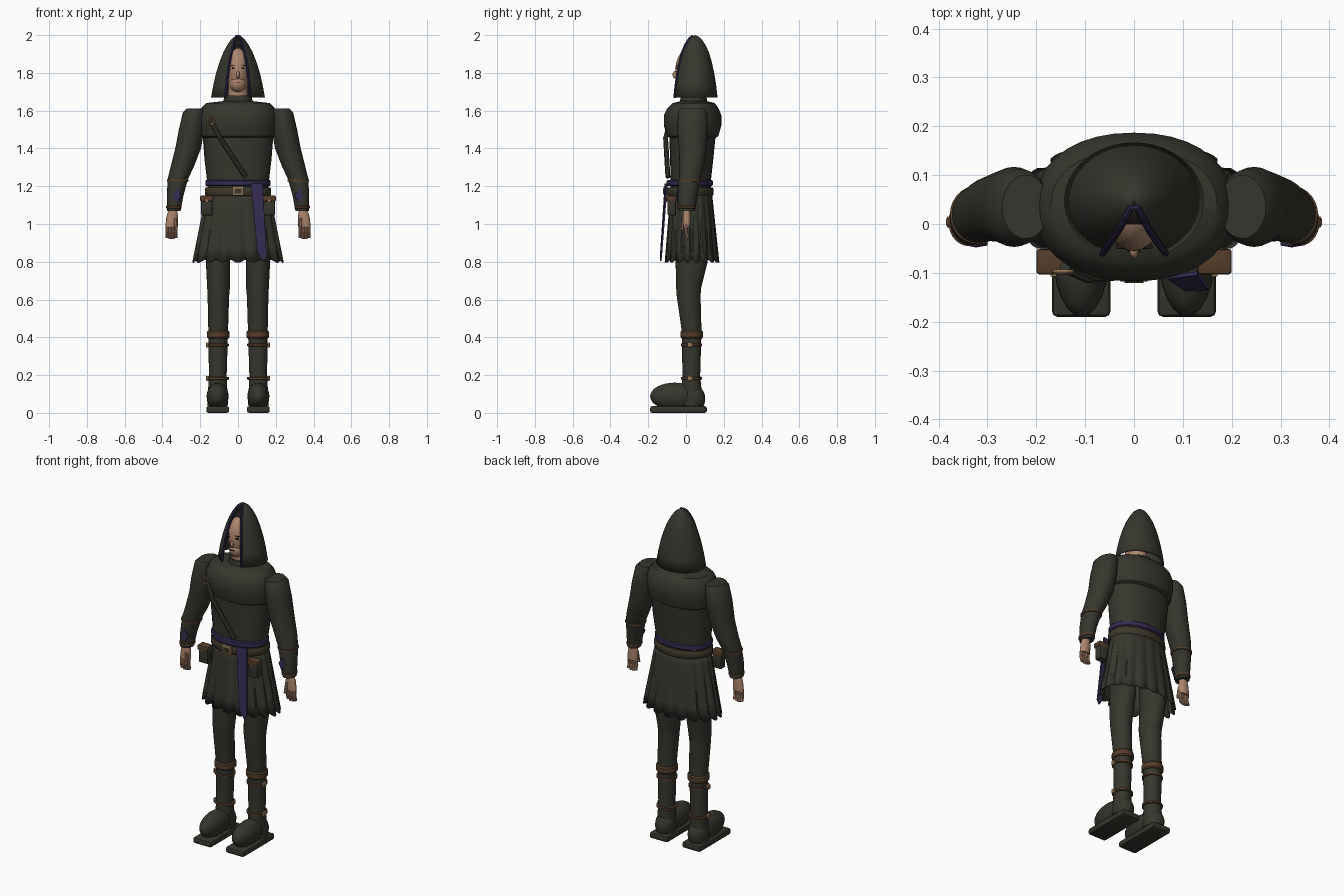
import bpy, bmesh, math
from math import sin, cos, pi
from mathutils import Vector

if "Cube" in bpy.data.objects:
    bpy.data.objects.remove(bpy.data.objects["Cube"])


def material(name, r, g, b):
    m = bpy.data.materials.new(name)
    m.use_nodes = True
    m.diffuse_color = (r, g, b, 1)
    bsdf = m.node_tree.nodes["Principled BSDF"]
    bsdf.inputs["Base Color"].default_value = (r, g, b, 1)
    bsdf.inputs["Roughness"].default_value = 0.8
    return m


CLOTH = material("dark olive cloth", 0.036, 0.037, 0.027)
LEATHER = material("brown leather", 0.09, 0.047, 0.024)
BELT = material("dark leather", 0.048, 0.039, 0.023)
PURPLE = material("purple cloth", 0.036, 0.025, 0.085)
SKIN = material("skin", 0.42, 0.24, 0.155)
METAL = material("tan metal", 0.3, 0.18, 0.09)
DARK = material("dark hair", 0.015, 0.011, 0.009)


def finish(name, bm, mat, angle=40):
    bmesh.ops.recalc_face_normals(bm, faces=bm.faces)
    me = bpy.data.meshes.new(name)
    bm.to_mesh(me)
    bm.free()
    ob = bpy.data.objects.new(name, me)
    bpy.context.collection.objects.link(ob)
    me.materials.append(mat)
    bpy.ops.object.select_all(action='DESELECT')
    ob.select_set(True)
    bpy.context.view_layer.objects.active = ob
    bpy.ops.object.shade_smooth_by_angle(angle=math.radians(angle))
    return ob


def loft(name, rings, mat, seg=28, power=2.0):
    """Stack of closed ovals: (x, y, z, radius x, radius y)."""
    bm = bmesh.new()
    loops = []
    for x, y, z, rx, ry in rings:
        loop = []
        for i in range(seg):
            c, s = cos(2 * pi * i / seg), sin(2 * pi * i / seg)
            px = math.copysign(abs(c) ** (2 / power), c)
            py = math.copysign(abs(s) ** (2 / power), s)
            loop.append(bm.verts.new((x + rx * px, y + ry * py, z)))
        loops.append(loop)
    for a, b in zip(loops, loops[1:]):
        for i in range(seg):
            j = (i + 1) % seg
            bm.faces.new((a[i], a[j], b[j], b[i]))
    bm.faces.new(loops[0])
    bm.faces.new(loops[-1])
    return finish(name, bm, mat)


def band(name, x, y, z, rx, ry, h, mat):
    e = 0.006
    return loft(name, [(x, y, z - h / 2, rx - e, ry - e), (x, y, z - h / 3, rx, ry),
                       (x, y, z + h / 3, rx, ry), (x, y, z + h / 2, rx - e, ry - e)], mat)


def ball(name, loc, size, mat):
    bm = bmesh.new()
    bmesh.ops.create_uvsphere(bm, u_segments=24, v_segments=16, radius=1)
    bmesh.ops.scale(bm, vec=size, verts=bm.verts)
    bmesh.ops.translate(bm, vec=loc, verts=bm.verts)
    return finish(name, bm, mat)


def box(name, loc, size, mat, bevel=0.004):
    bm = bmesh.new()
    bmesh.ops.create_cube(bm, size=1)
    bmesh.ops.scale(bm, vec=size, verts=bm.verts)
    bmesh.ops.translate(bm, vec=loc, verts=bm.verts)
    if bevel:
        bmesh.ops.bevel(bm, geom=bm.edges[:], offset=bevel, segments=2, affect='EDGES', profile=0.5)
    return finish(name, bm, mat)


def plate(name, pts, depth, mat):
    """Flat outline given depth towards the back."""
    bm = bmesh.new()
    f = bm.faces.new([bm.verts.new(p) for p in pts])
    ext = bmesh.ops.extrude_face_region(bm, geom=[f])["geom"]
    moved = [v for v in ext if isinstance(v, bmesh.types.BMVert)]
    bmesh.ops.translate(bm, vec=(0, depth, 0), verts=moved)
    return finish(name, bm, mat)


def tube(name, pts, r, mat, seg=8):
    bm = bmesh.new()
    for a, b in zip(pts, pts[1:]):
        a, b = Vector(a), Vector(b)
        d = b - a
        m = d.to_track_quat('Z', 'Y').to_matrix().to_4x4()
        m.translation = (a + b) / 2
        bmesh.ops.create_cone(bm, cap_ends=True, segments=seg, radius1=r, radius2=r,
                              depth=d.length + r * 0.4, matrix=m)
    return finish(name, bm, mat)


# Hood: a revolved shell with a wedge open at the front, and its trim
HOOD = [(1.67, 0.143, 0.12), (1.74, 0.13, 0.112), (1.8, 0.116, 0.102), (1.86, 0.097, 0.089),
        (1.91, 0.077, 0.074), (1.95, 0.055, 0.055), (1.98, 0.034, 0.034), (1.995, 0.014, 0.014)]
GAP = math.radians(27)


def hood_point(row, a):
    z, rx, ry = row
    return (rx * sin(a), 0.047 - ry * cos(a), z)


bm = bmesh.new()
rows = [[bm.verts.new(hood_point(r, GAP + (2 * pi - 2 * GAP) * i / 36)) for i in range(37)] for r in HOOD]
tip = bm.verts.new((0, 0.047, 2.0))
for a, b in zip(rows, rows[1:]):
    for i in range(36):
        bm.faces.new((a[i], a[i + 1], b[i + 1], b[i]))
for i in range(36):
    bm.faces.new((rows[-1][i], rows[-1][i + 1], tip))
hood = finish("hood", bm, CLOTH, 60)
shell = hood.modifiers.new("thickness", 'SOLIDIFY')
shell.thickness = 0.008
for s in (1, -1):
    tube("hood_trim", [hood_point(r, s * GAP) for r in HOOD], 0.007, PURPLE)

# Head and face
ball("head", (0, 0.03, 1.815), (0.062, 0.086, 0.122), SKIN)
ball("jaw", (0, 0.0, 1.745), (0.045, 0.055, 0.05), SKIN)
ball("hair", (0, 0.045, 1.835), (0.066, 0.08, 0.115), DARK)
ball("nose", (0, -0.056, 1.79), (0.009, 0.015, 0.02), SKIN)
box("nose_shadow", (0, -0.062, 1.774), (0.016, 0.008, 0.004), DARK, 0)
box("mouth", (0, -0.054, 1.751), (0.026, 0.008, 0.004), DARK, 0)
loft("neck", [(0, 0.035, 1.62, 0.055, 0.055), (0, 0.03, 1.75, 0.05, 0.05)], SKIN)
loft("collar", [(0, 0.04, 1.62, 0.085, 0.075), (0, 0.04, 1.68, 0.07, 0.068)], CLOTH)

# Torso with a draped mantle over the chest
loft("torso", [(0, 0.025, 1.14, 0.16, 0.105), (0, 0.025, 1.23, 0.164, 0.107),
               (0, 0.03, 1.34, 0.177, 0.114), (0, 0.035, 1.5, 0.19, 0.125)], CLOTH, power=2.2)
loft("chest_mantle", [(0, 0.035, 1.455, 0.185, 0.12), (0, 0.035, 1.465, 0.197, 0.136),
                      (0, 0.035, 1.52, 0.204, 0.152), (0, 0.035, 1.575, 0.204, 0.152),
                      (0, 0.037, 1.615, 0.193, 0.134), (0, 0.04, 1.64, 0.17, 0.112),
                      (0, 0.04, 1.65, 0.08, 0.072)], CLOTH, seg=36, power=2.2)

# Pleated skirt with a scalloped hem
PLEATS, STEPS = 18, 6
bm = bmesh.new()
rows = []
for k in range(6):
    t = k / 5
    row = []
    for i in range(PLEATS * STEPS):
        a = 2 * pi * (i + 0.5) / (PLEATS * STEPS)
        bulge = abs(sin(a * PLEATS / 2))
        r = 1 - (0.03 + 0.1 * t) * (1 - bulge) ** 2
        z = 1.19 - 0.395 * t + 0.02 * t ** 4 * (1 - bulge)
        row.append(bm.verts.new(((0.165 + 0.08 * t) * r * cos(a),
                                 0.027 + 0.005 * t + (0.108 + 0.037 * t) * r * sin(a), z)))
    rows.append(row)
n = PLEATS * STEPS
for a, b in zip(rows, rows[1:]):
    for i in range(n):
        bm.faces.new((a[i], a[(i + 1) % n], b[(i + 1) % n], b[i]))
skirt = finish("pleated_skirt", bm, CLOTH, 35)
shell = skirt.modifiers.new("thickness", 'SOLIDIFY')
shell.thickness = 0.006

# Waist: purple sash, leather belt, buckle, hanging sash end
band("waist_sash", 0, 0.02, 1.217, 0.172, 0.122, 0.034, PURPLE)
band("belt", 0, 0.022, 1.172, 0.176, 0.124, 0.045, BELT)
box("buckle", (0, -0.108, 1.175), (0.06, 0.02, 0.05), METAL)
box("buckle_inset", (0, -0.117, 1.175), (0.038, 0.008, 0.028), BELT, 0)
plate("sash_end", [(0.068, -0.113, 1.215), (0.13, -0.105, 1.215), (0.152, -0.135, 0.83),
                   (0.136, -0.138, 0.805), (0.103, -0.137, 0.85)], 0.008, PURPLE)

# Shoulder strap and ring
tube("chest_strap", [(-0.14, -0.088, 1.535), (-0.095, -0.108, 1.455), (0.04, -0.096, 1.25)], 0.013, CLOTH)
bm = bmesh.new()
steps, ring = 20, []
for i in range(steps):
    a = 2 * pi * i / steps
    c = Vector((-0.145 + 0.018 * cos(a), -0.098, 1.545 + 0.018 * sin(a)))
    out = Vector((cos(a), 0, sin(a)))
    ring.append([bm.verts.new(c + 0.005 * (out * cos(b * pi / 3) + Vector((0, sin(b * pi / 3), 0))))
                 for b in range(6)])
for i in range(steps):
    for b in range(6):
        p, q = ring[i], ring[(i + 1) % steps]
        bm.faces.new((p[b], p[(b + 1) % 6], q[(b + 1) % 6], q[b]))
finish("strap_ring", bm, METAL)

# Paired parts
ARM = [(0.222, 0.035, 1.612, 0.048, 0.065), (0.232, 0.035, 1.59, 0.06, 0.077),
       (0.246, 0.035, 1.5, 0.067, 0.082), (0.264, 0.036, 1.4, 0.068, 0.073),
       (0.296, 0.03, 1.3, 0.061, 0.065), (0.318, 0.02, 1.24, 0.054, 0.058),
       (0.333, 0.008, 1.15, 0.044, 0.052), (0.34, 0.004, 1.07, 0.036, 0.044)]
LEG = [(0.107, 0.03, 1.0, 0.07, 0.08), (0.106, 0.03, 0.8, 0.064, 0.085),
       (0.103, 0.014, 0.66, 0.06, 0.066), (0.104, 0.014, 0.62, 0.057, 0.063),
       (0.105, 0.03, 0.43, 0.052, 0.052), (0.107, 0.028, 0.2, 0.047, 0.047),
       (0.108, 0.03, 0.04, 0.055, 0.06)]
for s, side in ((1, "left"), (-1, "right")):
    # Face
    box(side + "_eye", (s * 0.023, -0.047, 1.824), (0.02, 0.009, 0.008), DARK, 0)
    box(side + "_brow", (s * 0.024, -0.046, 1.84), (0.028, 0.009, 0.004), DARK, 0)

    # Sleeve, straps and cuff diamond
    loft(side + "_sleeve", [(s * x, y, z, rx, ry) for x, y, z, rx, ry in ARM], CLOTH)
    band(side + "_elbow_strap", s * 0.32, 0.019, 1.23, 0.057, 0.06, 0.014, LEATHER)
    band(side + "_cuff_strap", s * 0.339, 0.004, 1.09, 0.041, 0.049, 0.018, LEATHER)
    plate(side + "_cuff_diamond", [(s * 0.323, -0.046, 1.19), (s * 0.346, -0.044, 1.152),
                                   (s * 0.323, -0.048, 1.11), (s * 0.3, -0.044, 1.152)], 0.008, PURPLE)

    # Hand
    loft(side + "_palm", [(s * 0.345, 0.004, 1.075, 0.022, 0.019), (s * 0.348, 0.004, 1.04, 0.031, 0.021),
                          (s * 0.352, 0.004, 0.985, 0.033, 0.018)], SKIN, 16)
    for i in range(4):
        x = s * (0.328 + 0.016 * i)
        low = 0.92 + 0.006 * abs(i - 1.5)
        tube(side + "_finger", [(x, 0.003, 0.995), (x, 0.0, 0.958), (x, 0.008, low)], 0.009, SKIN)
    tube(side + "_thumb", [(s * 0.332, -0.012, 1.03), (s * 0.328, -0.02, 0.97)], 0.009, SKIN)

    # Belt pouch
    box(side + "_pouch", (s * 0.165, -0.075, 1.09), (0.062, 0.045, 0.09), CLOTH, 0.008)
    box(side + "_pouch_flap", (s * 0.165, -0.077, 1.135), (0.07, 0.052, 0.03), LEATHER, 0.006)
    box(side + "_pouch_clasp", (s * 0.165, -0.104, 1.122), (0.012, 0.006, 0.016), METAL, 0)

    # Leg, straps and buckles
    loft(side + "_leg", [(s * x, y, z, rx, ry) for x, y, z, rx, ry in LEG], CLOTH)
    band(side + "_knee_strap", s * 0.105, 0.03, 0.415, 0.06, 0.06, 0.042, LEATHER)
    for z in (0.36, 0.183):
        band(side + "_shin_strap", s * 0.106, 0.029, z, 0.058, 0.056, 0.016, LEATHER)
        box(side + "_strap_buckle", (s * 0.16, 0.02, z), (0.018, 0.026, 0.026), METAL)

    # Boot and sole
    ball(side + "_boot", (s * 0.108, -0.06, 0.088), (0.058, 0.13, 0.072), CLOTH)
    ball(side + "_heel", (s * 0.108, 0.035, 0.075), (0.056, 0.067, 0.075), CLOTH)
    box(side + "_sole", (s * 0.108, -0.04, 0.018), (0.12, 0.3, 0.036), CLOTH, 0.011)
